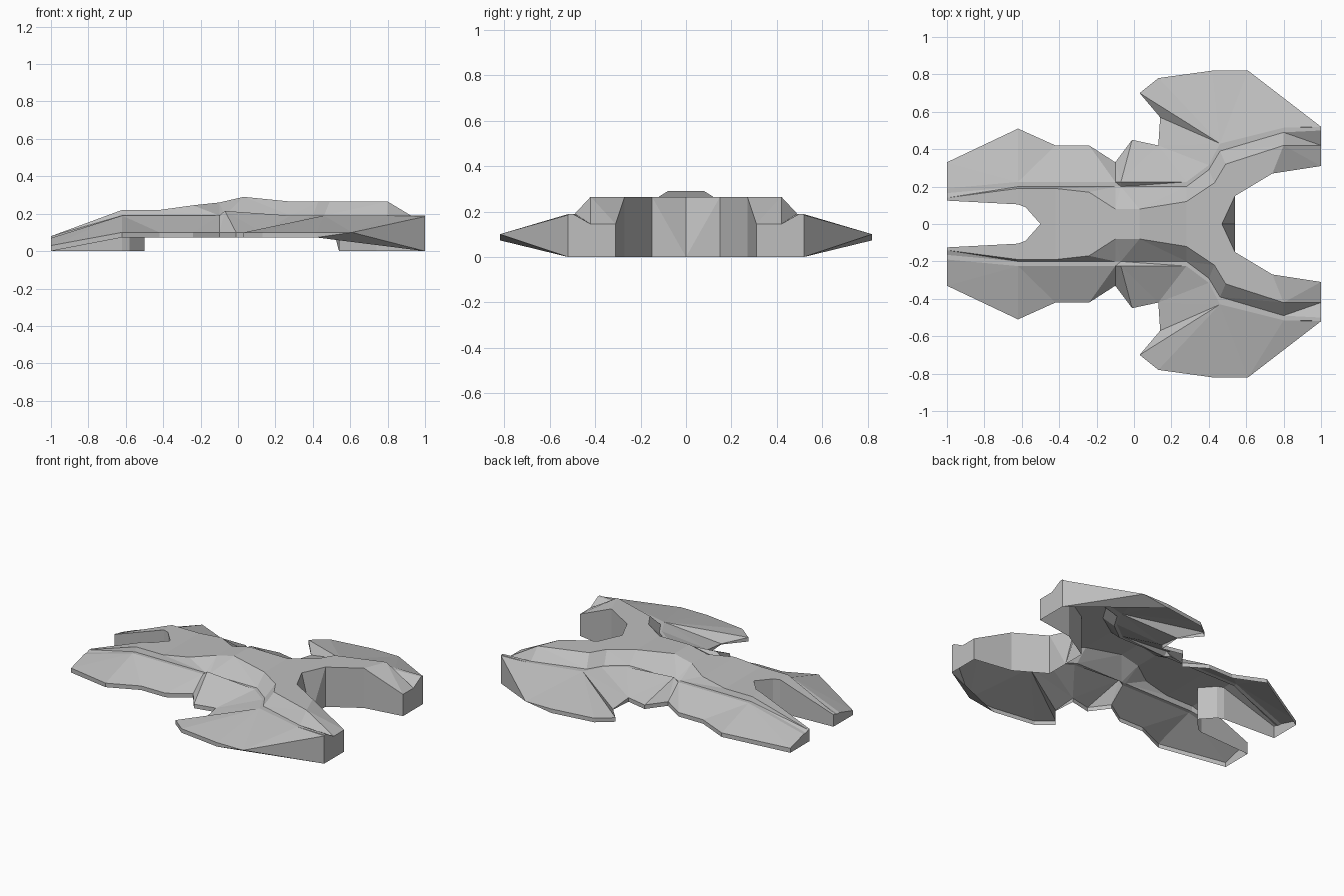
import bpy
import bmesh
from mathutils import Vector

default_cube = bpy.data.objects.get("Cube")
if default_cube:
    bpy.data.objects.remove(default_cube, do_unlink=True)

# One plain hull colour
grey = bpy.data.materials.new("hull_grey")
grey.use_nodes = True
hull_colour = (0.52, 0.52, 0.52, 1)
grey.diffuse_color = hull_colour
grey.node_tree.nodes["Principled BSDF"].inputs["Base Color"].default_value = hull_colour


def stitch(inner, outer):
    """Triangles between two polylines, always taking the shorter diagonal."""
    faces, i, j = [], 0, 0
    while i < len(inner) - 1 or j < len(outer) - 1:
        step_inner = j == len(outer) - 1
        if not step_inner and i < len(inner) - 1:
            across = (Vector(inner[i + 1]) - Vector(outer[j])).length
            back = (Vector(inner[i]) - Vector(outer[j + 1])).length
            step_inner = across < back
        if step_inner:
            faces.append((inner[i], inner[i + 1], outer[j]))
            i += 1
        else:
            faces.append((inner[i], outer[j + 1], outer[j]))
            j += 1
    return faces


def make_part(name, faces):
    """Build one half from faces and mirror it across the centre line."""
    bm = bmesh.new()
    for face in faces:
        bm.faces.new([bm.verts.new(point) for point in face])
    bmesh.ops.remove_doubles(bm, verts=bm.verts, dist=0.0005)
    bmesh.ops.dissolve_limit(bm, angle_limit=0.005, verts=bm.verts, edges=bm.edges)
    mesh = bpy.data.meshes.new(name)
    bm.to_mesh(mesh)
    bm.free()
    mesh.materials.append(grey)
    part = bpy.data.objects.new(name, mesh)
    bpy.context.collection.objects.link(part)
    mirror = part.modifiers.new("Mirror", 'MIRROR')
    mirror.use_axis = (False, True, False)
    return part


def at_height(points, height):
    return [(x, y, height) for x, y in points]


# Inner edge of the deck: tail fork, centre line, nose fork
tail_fork = [(-1, .125, .08), (-.62, .105, .22), (-.58, .09, .22), (-.5, 0, .22)]
spine = [(-.42, 0, .22), (-.24, 0, .245), (-.1, 0, .26), (.03, 0, .29), (.28, 0, .265)]
nose_fork = [(.47, 0, .265), (.54, .15, .265), (.74, .27, .265), (1, .31, .145)]
deck_edge = tail_fork + spine + nose_fork

# Crest of the deck and the ledge running below it
crest = [(-1, .14, .08), (-.62, .19, .22), (-.42, .19, .22), (-.24, .17, .245),
         (-.1, .08, .26), (.03, .08, .29), (.28, .12, .265), (.43, .22, .265),
         (.49, .32, .265), (.8, .42, .265), (1, .42, .145)]
ledge_path = [(-.62, .2), (-.1, .2), (-.07, .2), (.28, .2), (.4, .29), (.46, .39),
              (.8, .49), (1, .5)]
ledge = [(-1, .165, .07)] + at_height(ledge_path, .19)
ledge_lip = [(x, y + (.018 if x == 1 else .025), .215 if x == -.07 else z)
             for x, y, z in ledge]
wing_root = ledge_lip.index(next(p for p in ledge_lip if p[0] == .46))
ledge_lip[wing_root] = (.46, .43, .19)

# Outer rim of the flank and of the wing
flank_path = [(-.62, .51), (-.42, .42), (-.24, .42), (-.1, .33), (-.01, .45), (.13, .42)]
wing_path = [(.03, .7), (.13, .78), (.42, .82), (.61, .82)]
armpit = [(.14, .57, .078)]
flank_rim = [(-1, .33, .03)] + at_height(flank_path, .1) + armpit
wing_rim = armpit + at_height(wing_path, .1) + [(1, .52, .185)]
rim = flank_rim + wing_rim[1:]
rim_base = [(x, y, 0 if abs(x) == 1 else .073) for x, y, z in rim if x != .61]

# Fork walls reach the ground
tail_base = [(x, y, 0) for x, y, z in tail_fork]
nose_base = [(max(x, .54), y, 0) for x, y, z in nose_fork]

make_part("deck", stitch(deck_edge, crest))
make_part("deck_slope", stitch(crest, ledge))
make_part("ledge_strip", stitch(ledge, ledge_lip))
make_part("flank", stitch(ledge_lip[:wing_root + 1], flank_rim))
make_part("wing", stitch(ledge_lip[wing_root:], wing_rim))
make_part("outer_rim", stitch(rim, rim_base))
make_part("tail_fork_wall", stitch(tail_base, tail_fork))
make_part("nose_fork_wall", stitch(nose_base, nose_fork))

# Flat end caps on the prongs
lines = [deck_edge, crest, ledge, ledge_lip, rim, rim_base]
tail_cap = [tail_base[0]] + [line[0] for line in lines]
nose_cap = [nose_base[-1]] + [line[-1] for line in lines]
make_part("tail_cap", [tail_cap])
make_part("nose_cap", [nose_cap[::-1]])
